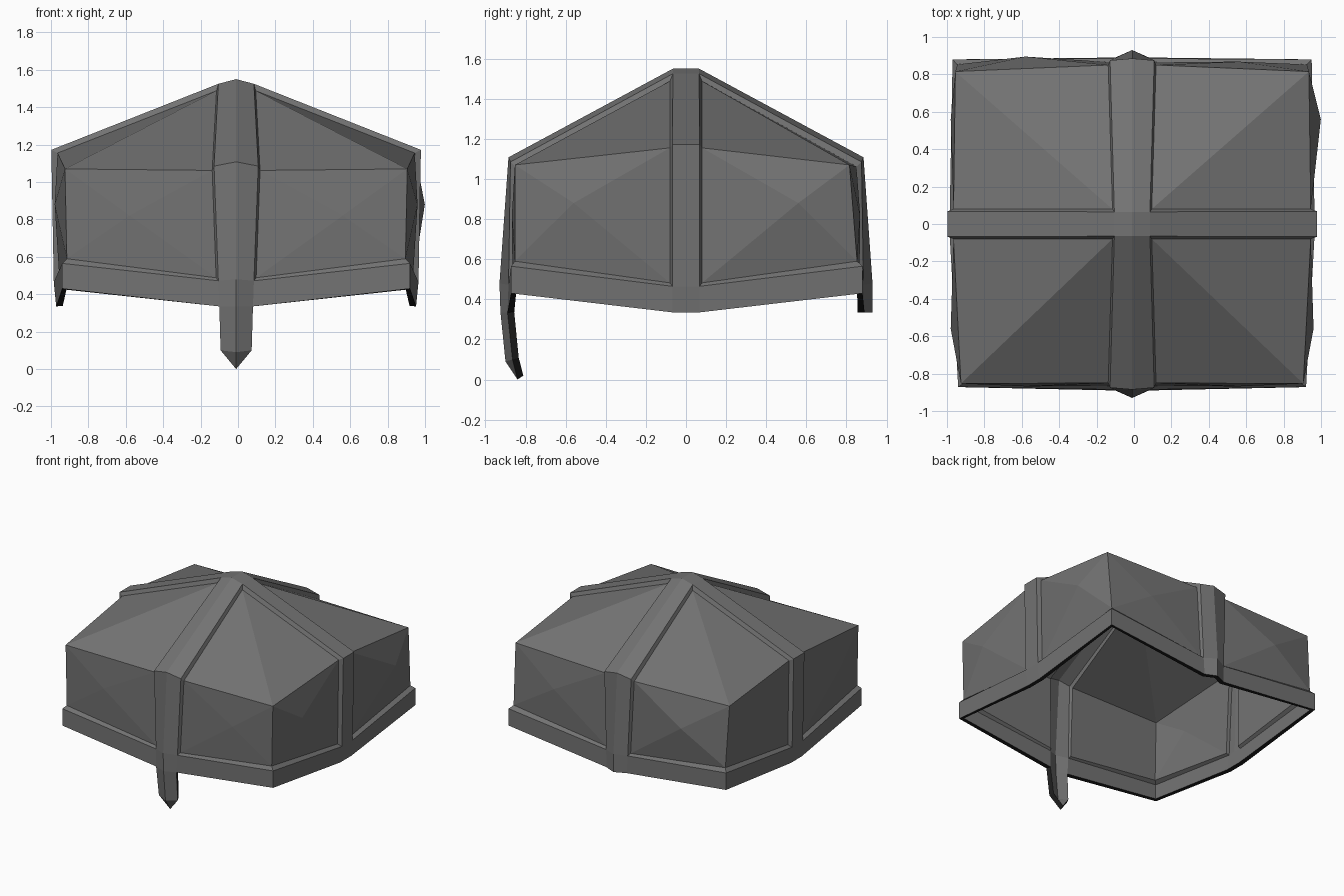
import bpy, bmesh

if "Cube" in bpy.data.objects:
    bpy.data.objects.remove(bpy.data.objects["Cube"])

CX = -0.01           # middle of the bands
THICK = 0.035

def material(name, value):
    mat = bpy.data.materials.new(name)
    mat.diffuse_color = (value, value, value, 1)
    mat.use_nodes = True
    mat.node_tree.nodes["Principled BSDF"].inputs["Base Color"].default_value = mat.diffuse_color
    return mat

steel = material("dark grey steel", 0.17)
edge = material("near black edge", 0.012)

# One quarter of the shell: points given for x >= 0, y >= 0
def quarter(back, right):
    cx = 0.96 if back else 0.93           # rim corner half width
    cy = 0.88 if back else 0.872
    top_y = 0.815 if back else 0.853      # wall top, back wall leans forward
    swell = 0.895 if (back and not right) else 0.868
    return dict(
        # crossing of the bands
        T0=(0, 0, 1.55), T1=(0, .065, 1.55), T2=(.095, .065, 1.525), T3=(.095, 0, 1.525),
        # ridged front and back band: ridge, edge
        A1=(0, .885, 1.108), A2=(0, .93, .48), A3=(0, .93 if back else .925, .335),
        B1=(.118, .875, 1.085), B2=(.095, .885, .472), B3=(.09, .89, .335),
        # flat side band: middle, edge
        S1=(.988, 0, 1.172), S2=(.975, 0, .465), S3=(.962, 0, .335),
        D1=(.988, .068, 1.172), D2=(.975, .068, .465), D3=(.962, .068, .335),
        # rim corner
        R2=(cx, cy, .565), R3=(cx, cy, .43),
        # sunk panels
        P0=(.105, .08, 1.488), P1=(.128, .85, 1.062), P2=(cx - .015, top_y, 1.07),
        P3=(.955, .08, 1.155), P4=(.107, .865, .488), P5=(cx - .025, .853, .59),
        P6=(.945, .08, .482),
        M=(.57, swell, .82), N=(1.009 if (back and right) else .97, .56, .88),
        # nose guard
        G1=(.083, .865, .1), G0=(0, .9, .09), G2=(0, .84, 0))

FACES = """T0 T1 T2 T3|T1 T2 B1 A1|A1 B1 B2 A2|A2 B2 B3 A3
T3 T2 D1 S1|S1 D1 D2 S2|S2 D2 D3 S3
B2 R2 R3 B3|R2 D2 D3 R3
T2 P0 P1 B1|B1 P1 P4 B2|B2 P4 P5 R2|R2 P5 P6 D2|D2 P6 P3 D1|D1 P3 P0 T2
P0 P1 P2|P0 P2 P3
M P1 P2|M P2 P5|M P5 P4|M P4 P1
N P2 P3|N P3 P6|N P6 P5|N P5 P2""".replace("\n", "|").split("|")
NOSE = ["A3 B3 G1 G0", "G0 G1 G2"]

# mirror the quarter into all four corners; the nose guard is only at the front
bm = bmesh.new()
for sx in (1, -1):
    for sy in (1, -1):
        pts = quarter(sy > 0, sx > 0)
        verts = {n: bm.verts.new((CX + sx * x, sy * y, z))
                 for n, (x, y, z) in pts.items() if sy < 0 or n[0] != "G"}
        for face in FACES + (NOSE if sy < 0 else []):
            bm.faces.new([verts[n] for n in face.split()])

bmesh.ops.remove_doubles(bm, verts=bm.verts, dist=0.0005)
bmesh.ops.recalc_face_normals(bm, faces=bm.faces)
bm.normal_update()
if max(bm.faces, key=lambda f: f.calc_center_median().z).normal.z < 0:
    bmesh.ops.reverse_faces(bm, faces=bm.faces)

mesh = bpy.data.meshes.new("helmet_shell")
bm.to_mesh(mesh)
bm.free()
mesh.materials.append(steel)
mesh.materials.append(edge)
helmet = bpy.data.objects.new("helmet_shell", mesh)
bpy.context.collection.objects.link(helmet)

# hollow inside: wall thickness, with the cut edge in black
solid = helmet.modifiers.new("wall", 'SOLIDIFY')
solid.thickness = THICK
solid.offset = -1
solid.material_offset_rim = 1
